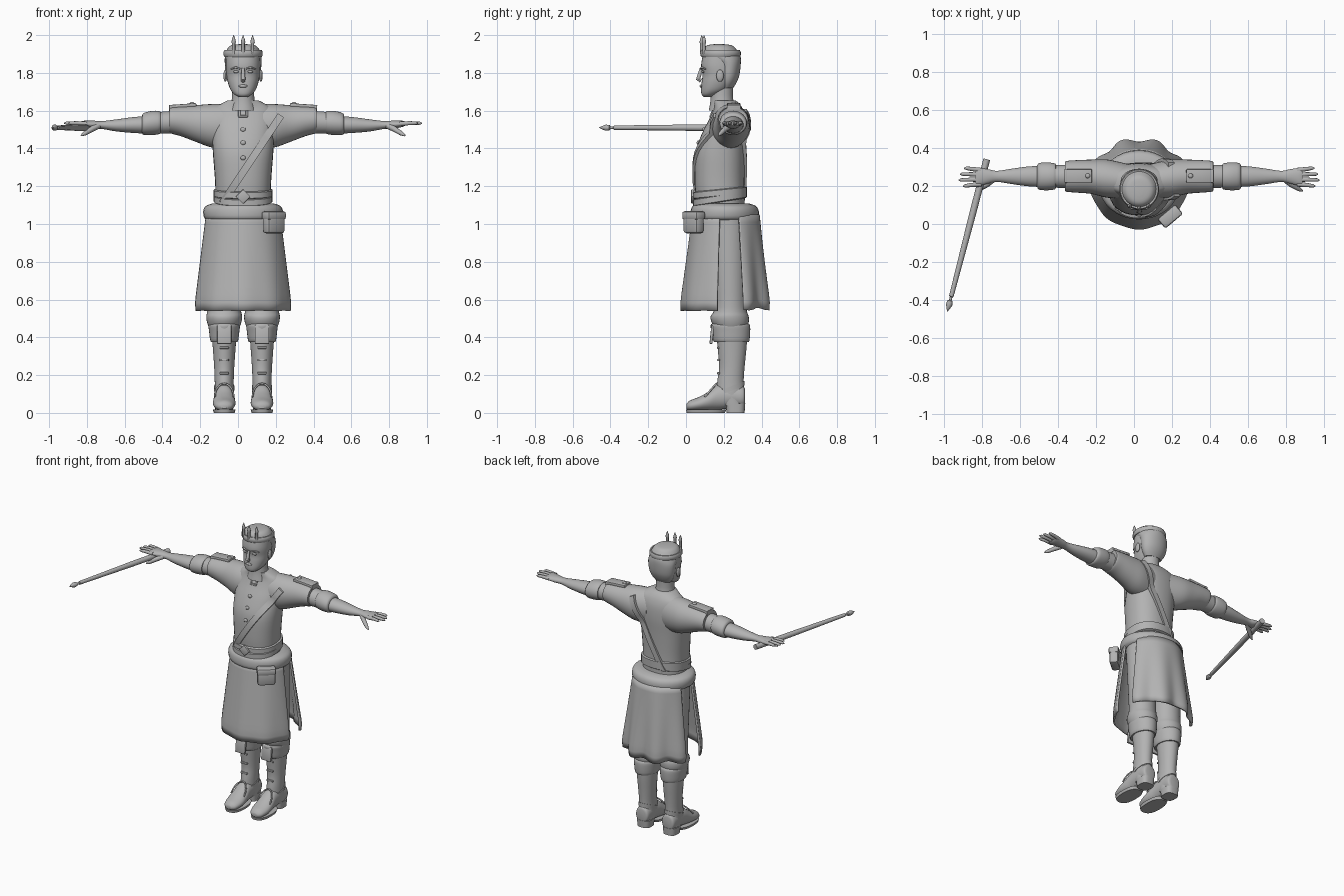
import bpy, bmesh, math
from math import sin, cos, pi, radians
from mathutils import Vector, Matrix
from mathutils.bvhtree import BVHTree

if "Cube" in bpy.data.objects:
    bpy.data.objects.remove(bpy.data.objects["Cube"])

MID = 0.027          # the body's middle lies slightly to its left
grey = bpy.data.materials.new("plain_grey")
grey.use_nodes = True
grey.diffuse_color = (0.45, 0.45, 0.45, 1)
grey.node_tree.nodes["Principled BSDF"].inputs["Base Color"].default_value = (0.45, 0.45, 0.45, 1)
made = []


def finish(name, bm):
    bmesh.ops.recalc_face_normals(bm, faces=bm.faces)
    mesh = bpy.data.meshes.new(name)
    bm.to_mesh(mesh)
    bm.free()
    mesh.materials.append(grey)
    obj = bpy.data.objects.new(name, mesh)
    obj.location.x = MID
    bpy.context.collection.objects.link(obj)
    made.append(obj)
    return obj


def smooth_rings(rings, steps):
    """Catmull-Rom interpolation between cross-sections."""
    out = []
    for i in range(len(rings) - 1):
        quad = [rings[max(0, min(len(rings) - 1, i + k))] for k in (-1, 0, 1, 2)]
        for s in range(steps):
            t = s / steps
            out.append([b + 0.5 * t * (c - a + t * (2*a - 5*b + 4*c - d + t * (3*(b - c) + d - a)))
                        for a, b, c, d in zip(*quad)])
    return out + [rings[-1]]


def loft(name, rings, axis="z", side=1, steps=4, power=2.0, tilt=0, n=32):
    """Rings are (position on axis, centre u, centre v, radius u, radius v)."""
    bm, loops = bmesh.new(), []
    for t, u, v, ru, rv in smooth_rings(rings, steps):
        loop = []
        for k in range(n):
            c, s = cos(2 * pi * k / n), sin(2 * pi * k / n)
            a = u + ru * math.copysign(abs(c) ** (2 / power), c)
            b = v + rv * math.copysign(abs(s) ** (2 / power), s)
            p = {"z": (a * 1, b, t + tilt * (b - v)), "x": (t * side, a, b), "y": (a * side, t, b)}[axis]
            loop.append(bm.verts.new(p))
        loops.append(loop)
    for lo, hi in zip(loops, loops[1:]):
        for k in range(n):
            bm.faces.new((lo[k], lo[k - 1], hi[k - 1], hi[k]))
    bm.faces.new(loops[0])
    bm.faces.new(loops[-1])
    return finish(name, bm)


def upright(name, rings, x=0, **kw):
    """Vertical loft from (height, front y, back y, half width)."""
    return loft(name, [(z, x, (f + b) / 2, w, (b - f) / 2) for z, f, b, w in rings], **kw)


def box(name, centre, size, rot=(0, 0, 0), bevel=0.004):
    bm = bmesh.new()
    bmesh.ops.create_cube(bm, size=1)
    bmesh.ops.scale(bm, vec=size, verts=bm.verts)
    bmesh.ops.bevel(bm, geom=bm.edges[:], offset=bevel, segments=2, affect="EDGES", profile=0.5)
    turn = Matrix.LocRotScale(Vector(centre), None, None)
    for a, ax in zip(rot, "XYZ"):
        turn = turn @ Matrix.Rotation(radians(a), 4, ax)
    bm.transform(turn)
    return finish(name, bm)


def ball(name, centre, size):
    bm = bmesh.new()
    bmesh.ops.create_uvsphere(bm, u_segments=16, v_segments=10, radius=1)
    bmesh.ops.scale(bm, vec=size, verts=bm.verts)
    bmesh.ops.translate(bm, vec=centre, verts=bm.verts)
    return finish(name, bm)


def rod(name, points):
    """Round tapered tube through (x, y, z, radius) points."""
    curve = bpy.data.curves.new(name, "CURVE")
    curve.dimensions, curve.bevel_depth, curve.bevel_resolution = "3D", 1, 3
    curve.use_fill_caps = True
    line = curve.splines.new("POLY")
    line.points.add(len(points) - 1)
    for p, (x, y, z, r) in zip(line.points, points):
        p.co, p.radius = (x, y, z, 1), r
    temp = bpy.data.objects.new(name + "_path", curve)
    bm = bmesh.new()
    mesh = bpy.data.meshes.new_from_object(temp)
    bm.from_mesh(mesh)
    bpy.data.objects.remove(temp)
    bpy.data.meshes.remove(mesh)
    bpy.data.curves.remove(curve)
    return finish(name, bm)


# Tunic body
torso = upright("tunic_body", [(1.08, .06, .31, .145), (1.16, .05, .31, .146), (1.25, .045, .31, .15),
                (1.38, .05, .315, .16), (1.48, .085, .32, .165), (1.56, .125, .315, .165),
                (1.61, .145, .3, .155), (1.64, .145, .28, .11), (1.655, .14, .26, .08)], power=2.3)
# Neck, head and hair
upright("neck", [(1.6, .12, .27, .075), (1.66, .13, .25, .06), (1.75, .13, .25, .058)])
upright("head", [(1.672, .095, .14, .022), (1.685, .083, .17, .045), (1.71, .08, .22, .066),
                 (1.75, .083, .255, .081), (1.79, .087, .275, .088), (1.84, .08, .283, .092),
                 (1.9, .09, .28, .09)], power=2.2)
upright("hair", [(1.72, .18, .25, .06), (1.75, .175, .268, .08), (1.79, .17, .283, .092), (1.85, .16, .29, .097),
                 (1.89, .1, .288, .096), (1.92, .09, .27, .088), (1.945, .11, .245, .065), (1.952, .15, .2, .02)])
rod("nose", [(0, .08, 1.825, .008), (0, .07, 1.785, .011), (0, .064, 1.768, .012), (0, .08, 1.758, .011)])
ball("lips", (0, .08, 1.73), (.024, .008, .008))
for s in (-1, 1):
    tag = "left" if s > 0 else "right"
    ball(tag + "_ear", (s * .094, .18, 1.785), (.01, .02, .032))
    ball(tag + "_eye", (s * .038, .09, 1.806), (.015, .008, .007))
    rod(tag + "_brow", [(s * .016, .08, 1.822, .004), (s * .04, .083, 1.829, .006), (s * .066, .104, 1.82, .003)])

# Open circlet with three upright points
bm = bmesh.new()
n = 40
loops = [[bm.verts.new((r * cos(2 * pi * k / n), .183 + r * 1.03 * sin(2 * pi * k / n), z)) for k in range(n)]
         for r, z in ((.092, 1.885), (.099, 1.885), (.104, 1.895), (.104, 1.91), (.099, 1.92), (.09, 1.918))]
for a, b in zip(loops, loops[1:] + loops[:1]):
    for k in range(n):
        bm.faces.new((a[k], a[k - 1], b[k - 1], b[k]))
finish("circlet_band", bm)
for x in (-.05, 0, .05):
    y = .183 - .1 * math.sqrt(1 - (x / .104) ** 2)
    rod("circlet_point", [(x, y, 1.9, .009), (x, y, 1.955, .009), (x, y, 1.962, .012),
                          (x, y, 1.978, .009), (x, y, 2, .001)])

# Sleeves, arms and hands
sleeves = []
for s in (-1, 1):
    tag = "left" if s > 0 else "right"
    sleeves.append(loft(tag + "_sleeve", [(.06, .225, 1.515, .09, .12), (.165, .238, 1.52, .1, .115),
                   (.25, .248, 1.532, .09, .097), (.33, .25, 1.545, .085, .08), (.384, .25, 1.55, .08, .07),
                   (.388, .25, 1.55, .068, .06)], "x", s))
    loft(tag + "_under_sleeve", [(.35, .25, 1.54, .062, .06), (.42, .25, 1.537, .06, .058),
                                 (.47, .25, 1.535, .058, .055)], "x", s)
    loft(tag + "_rolled_cuff", [(.438, .25, 1.537, .058, .05), (.442, .25, 1.537, .068, .06),
         (.48, .25, 1.535, .073, .064), (.525, .25, 1.53, .07, .058), (.535, .25, 1.528, .056, .046)], "x", s, 3)
    loft(tag + "_forearm", [(.5, .25, 1.525, .056, .047), (.58, .25, 1.524, .052, .042),
         (.67, .25, 1.522, .04, .032), (.745, .25, 1.524, .029, .021), (.79, .25, 1.526, .037, .021),
         (.84, .247, 1.53, .047, .017), (.858, .245, 1.532, .043, .011)], "x", s)
    for k, tip in enumerate((.925, .947, .94, .92)):
        y = .208 + .025 * k
        rod(tag + "_finger", [(s * .83, y, 1.53, .012), (s * .88, y - .003 + .003 * k, 1.534, .011),
            (s * (tip - .012), y - .008 + .006 * k, 1.534, .009), (s * tip, y - .009 + .006 * k, 1.533, .003)])
    rod(tag + "_thumb", [(s * .765, .235, 1.52, .016), (s * .8, .207, 1.503, .015),
                         (s * .84, .182, 1.478, .011), (s * .858, .173, 1.468, .004)])
    box(tag + "_shoulder_tab", (s * .32, .253, 1.626), (.145, .07, .018), (0, s * 4, 0))
    box(tag + "_shoulder_tab_end", (s * .384, .253, 1.614), (.016, .074, .034))
    ball(tag + "_shoulder_button", (s * .27, .253, 1.638), (.013, .013, .008))

# Surface lookup for clothing trim
trees = [BVHTree.FromPolygons([v.co for v in o.data.vertices], [p.vertices[:] for p in o.data.polygons])
         for o in [torso] + sleeves]


def skin_y(x, z, facing):
    hits = [t.ray_cast(Vector((x, facing * 2, z)), Vector((0, -facing, 0)))[0] for t in trees]
    ys = [facing * h.y for h in hits if h]
    return facing * max(ys) if ys else .24


# Shoulder strap, front and back
for name, facing, top, low in (("front_strap", -1, (.2, 1.575), (-.11, 1.11)),
                               ("back_strap", 1, (.17, 1.6), (-.07, 1.13))):
    a, b = Vector(top), Vector(low)
    across = Vector((a.y - b.y, b.x - a.x)).normalized() * .019
    bm, rows = bmesh.new(), []
    for k in range(17):
        p = a.lerp(b, k / 16)
        y = skin_y(p.x, p.y, facing)
        rows.append([bm.verts.new((q.x, y + facing * lift, q.y))
                     for q, lift in ((p - across, -.01), (p - across, .012), (p + across, .012), (p + across, -.01))])
    for r, q in zip(rows, rows[1:]):
        for k in range(4):
            bm.faces.new((r[k], r[k - 1], q[k - 1], q[k]))
    bm.faces.new(rows[0])
    bm.faces.new(rows[-1])
    finish(name, bm)

# Neck opening and buttons
for x in (-.02, .02):
    rod("neck_placket_edge", [(x, skin_y(x, z, -1), z, .006) for z in (1.57, 1.6, 1.625, 1.645)])
box("neck_placket_base", (0, skin_y(0, 1.57, -1), 1.57), (.05, .012, .012))
for z in (1.5, 1.43, 1.35, 1.28):
    ball("tunic_button", (0, skin_y(0, z, -1), z), (.014, .008, .012))

# Tilted belts and diamond buckle
for name, z, tilt in (("upper_belt", 1.165, .1), ("lower_belt", 1.135, .16)):
    loft(name, [(z - .02, 0, .18, .145, .133), (z - .015, 0, .18, .156, .143),
                (z + .015, 0, .18, .156, .143), (z + .02, 0, .18, .145, .133)], steps=1, power=2.3, tilt=tilt)
box("belt_buckle", (0, .035, 1.145), (.055, .016, .055), (0, 45, 0))

# Hip roll and split skirt
upright("hip_roll", [(1.02, .04, .37, .19), (1.035, .025, .385, .207), (1.07, .025, .385, .211),
                     (1.095, .035, .37, .198), (1.108, .06, .335, .165)], steps=3)


def panel(name, start, end, depth, folds, hem):
    bm, rows = bmesh.new(), []
    cols, bands = 64, 12
    for j in range(bands + 1):
        t = j / bands
        row = []
        for i in range(cols + 1):
            a = radians(start + (end - start) * i / cols)
            f = (1 + folds * t * cos(9 * (a - pi / 2) + pi)) * (1 - .035 * max(0, t - .9) * 10)
            row.append(bm.verts.new(((.195 + .062 * t) * f * cos(a), .212 + (.172 + depth * t) * f * sin(a),
                                     1.05 + (hem - 1.05) * t + folds * .12 * t * sin(9 * a))))
        rows.append(row)
    for r, q in zip(rows, rows[1:]):
        for i in range(cols):
            bm.faces.new((r[i], r[i + 1], q[i + 1], q[i]))
    obj = finish(name, bm)
    mod = obj.modifiers.new("cloth_thickness", "SOLIDIFY")
    mod.thickness, mod.offset = .012, 0


panel("front_skirt", 191, 349, .068, .012, .54)
panel("back_skirt", 23, 157, .06, .055, .55)

# Belt pouch
box("pouch", (.163, .04, 1.005), (.115, .058, .11), (0, 0, 40), .016)
box("pouch_flap", (.163, .04, 1.045), (.122, .066, .045), (0, 0, 40), .012)

# Trousers and boots
for s in (-1, 1):
    tag = "left" if s > 0 else "right"
    x = s * .1
    upright(tag + "_trouser_leg", [(.43, .17, .31, .07), (.47, .14, .33, .088), (.51, .13, .332, .095),
            (.56, .15, .32, .088), (.75, .14, .32, .09), (1.04, .12, .32, .092)], x)
    upright(tag + "_boot_shaft", [(.04, .19, .308, .048), (.1, .165, .31, .05), (.16, .165, .305, .05),
            (.24, .175, .31, .053), (.34, .168, .32, .06), (.42, .16, .325, .066)], x)
    upright(tag + "_boot_cuff", [(.375, .16, .325, .062), (.38, .145, .335, .073), (.43, .135, .34, .08),
            (.465, .13, .338, .083), (.475, .145, .325, .07)], x, steps=3)
    box(tag + "_cuff_flap", (x, .137, .415), (.075, .016, .1), (-6, 0, 0))
    loft(tag + "_foot", [(.002, x * s, .035, .02, .012), (.02, x * s, .038, .045, .027), (.07, x * s, .048, .059, .037),
         (.12, x * s, .063, .058, .05), (.17, x * s, .083, .052, .066), (.24, x * s, .09, .05, .065),
         (.3, x * s, .085, .047, .058), (.312, x * s, .085, .03, .04)], "y", s)
    upright(tag + "_sole", [(0, .004, .205, .055), (.018, .0, .215, .06)], x, steps=1, power=2.5)
    upright(tag + "_heel", [(0, .215, .31, .046), (.05, .21, .314, .05)], x, steps=1, power=3)
    loft(tag + "_ankle_strap", [(.115, x, .235, .053, .075), (.14, x, .235, .054, .075)], steps=1, tilt=.4)
    for z in (.21, .28, .345):
        box(tag + "_boot_lace", (x, .172, z), (.05, .014, .012))
    rod(tag + "_toe_seam", [(x + .05 * cos(a), .1 + .06 * sin(a), .085 + .07 * sin(a), .005)
                            for a in [pi * k / 10 for k in range(11)]])

# Tapered staff carried in the right hand
butt, tip = Vector((-.80, .34, 1.51)), Vector((-1.007, -.46, 1.51))
rod("staff", [(*butt.lerp(tip, t), r) for t, r in ((0, .018), (.35, .018), (.9, .012), (.905, .007), (.925, .007),
              (.93, .014), (.955, .017), (.98, .009), (1, .001))])

bpy.ops.object.select_all(action="DESELECT")
for obj in made:
    obj.select_set(True)
bpy.context.view_layer.objects.active = made[0]
bpy.ops.object.shade_smooth_by_angle(angle=radians(40))
